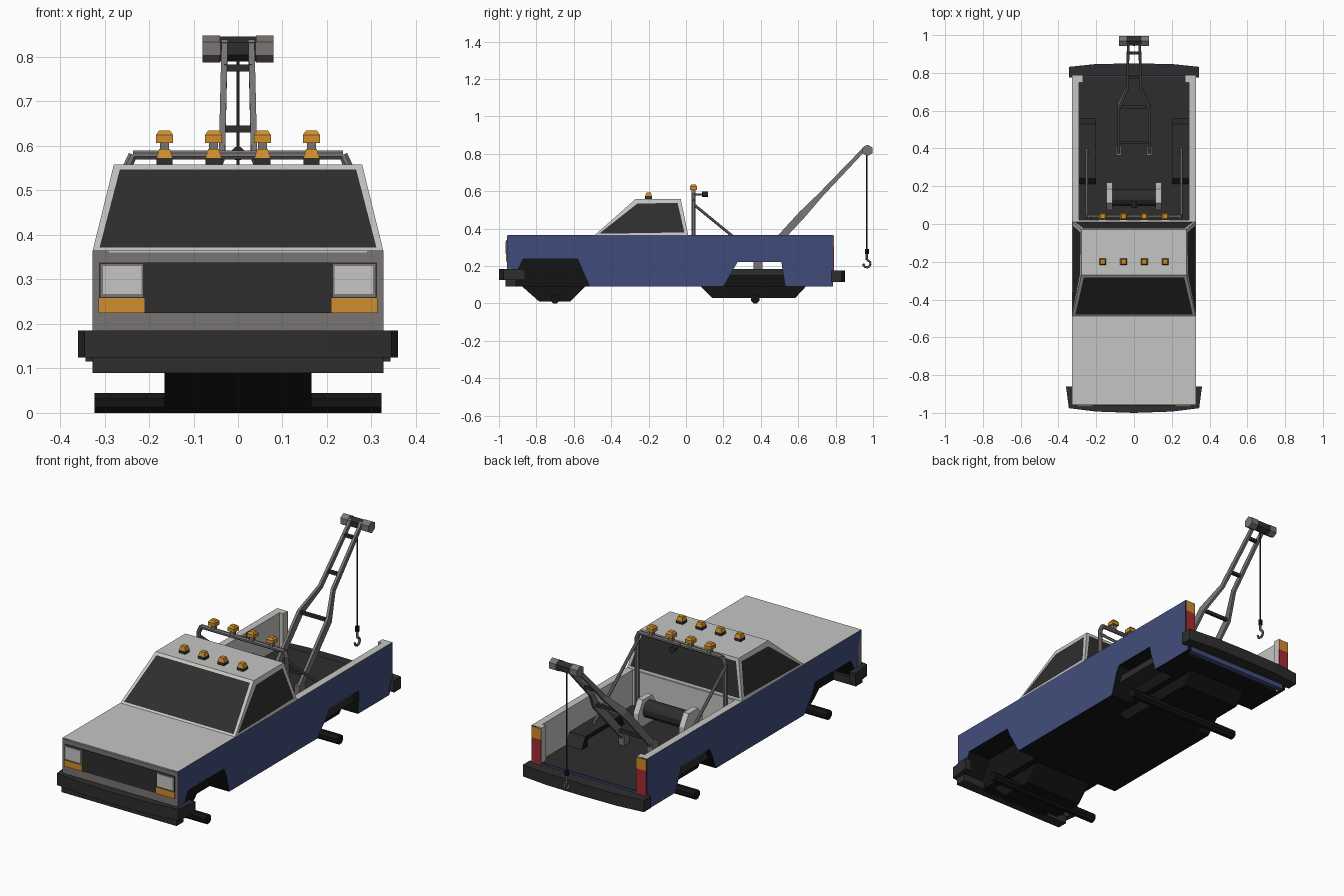
import bpy, bmesh, math
from mathutils import Vector

if "Cube" in bpy.data.objects:
    bpy.data.objects.remove(bpy.data.objects["Cube"])


def material(name, r, g, b):
    m = bpy.data.materials.new(name)
    m.diffuse_color = (r, g, b, 1)
    m.use_nodes = True
    m.node_tree.nodes["Principled BSDF"].inputs["Base Color"].default_value = m.diffuse_color
    return m


LIGHT = material("light_grey", .56, .56, .54)
BLUE = material("blue_paint", .054, .074, .2)
GREY = material("mid_grey", .19, .178, .172)
DARK = material("dark_grey", .027, .027, .027)
BLACK = material("black", .007, .007, .007)
AMBER = material("amber", .62, .27, .025)
RED = material("red", .36, .025, .035)


def finish(name, bm, mats, rule=None):
    bmesh.ops.recalc_face_normals(bm, faces=bm.faces)
    bm.normal_update()
    if rule:
        for f in bm.faces:
            f.material_index = rule(f)
    me = bpy.data.meshes.new(name)
    bm.to_mesh(me)
    bm.free()
    for m in mats:
        me.materials.append(m)
    ob = bpy.data.objects.new(name, me)
    bpy.context.collection.objects.link(ob)
    return ob


def loft(bm, rings):
    """Join equal-length point rings and cap both ends."""
    vs = [[bm.verts.new(p) for p in r] for r in rings]
    n = len(vs[0])
    for a, b in zip(vs, vs[1:]):
        for i in range(n):
            bm.faces.new((a[i], a[(i + 1) % n], b[(i + 1) % n], b[i]))
    bm.faces.new(vs[0])
    bm.faces.new(vs[-1])


def prism(name, prof, a, b, mat, axis="x"):
    bm = bmesh.new()
    if axis == "x":
        loft(bm, [[(t, p, q) for p, q in prof] for t in (a, b)])
    else:
        loft(bm, [[(p, q, t) for p, q in prof] for t in (a, b)])
    return finish(name, bm, [mat])


def box(name, x0, x1, y0, y1, z0, z1, mat):
    return prism(name, [(y0, z0), (y1, z0), (y1, z1), (y0, z1)], x0, x1, mat)


def tube(name, pts, r, mat, n=8):
    bm = bmesh.new()
    for p, q in zip(pts, pts[1:]):
        p, q = Vector(p), Vector(q)
        rot = (q - p).to_track_quat("Z", "Y")
        ring = [rot @ Vector((r * math.cos(t), r * math.sin(t), 0))
                for t in (math.tau * (i + .5) / n for i in range(n))]
        loft(bm, [[p + v for v in ring], [q + v for v in ring]])
    return finish(name, bm, [mat])


def taper_box(name, x, y, z0, z1, h0, h1, mat):
    bm = bmesh.new()
    loft(bm, [[(x + sx * h, y + sy * h, z) for sx, sy in ((-1, -1), (1, -1), (1, 1), (-1, 1))]
              for z, h in ((z0, h0), (z1, h1))])
    return finish(name, bm, [mat])


# body sides with wheel arches, tucked in below the crease
LOWER = [(-.955, .13), (-.925, .13), (-.87, .237), (-.58, .237), (-.515, .09), (.2, .09),
         (.275, .22), (.51, .22), (.53, .09)]
for s in (1, -1):
    bm = bmesh.new()
    prof = LOWER + [(.785, .09), (.785, .365), (-.955, .365)]
    loft(bm, [[(s * x, y, z) for y, z in prof] for x in (.29, .327)])
    bmesh.ops.bisect_plane(bm, geom=bm.verts[:] + bm.edges[:] + bm.faces[:],
                           plane_co=(0, 0, .19), plane_no=(0, 0, 1))
    for v in bm.verts:
        if abs(v.co.x) > .3 and v.co.z < .19:
            v.co.x -= s * (.19 - v.co.z) * .17

    def side_rule(f, s=s):
        n = f.normal
        if n.x * s > .5:
            return 0
        if n.y < -.9 and f.calc_center_median().y < -.94:
            return 2
        return 1 if n.z > .9 or n.x * s < -.5 else 3 if n.z < -.1 or abs(n.y) > .3 else 1
    finish("body_side", bm, [BLUE, LIGHT, GREY, BLACK], side_rule)
    # wheel wells, rising through the bed floor at the back
    well = LOWER + [(.74, .09), (.74, .18), (.56, .18), (.53, .242), (.24, .242), (.21, .18),
                    (.01, .18), (.01, .3), (-.95, .3)]
    ob = prism("wheel_well", well, s * .2, s * .292, BLACK)
    ob.data.materials.append(DARK)
    for p in ob.data.polygons:
        if p.center.y > .2 and p.center.z > .19 and p.normal.z > .1:
            p.material_index = 1

# chassis, underbody pans and axles
box("front_chassis", -.2, .2, -.93, .01, .09, .3, BLACK)
box("rear_chassis", -.2, .2, .01, .76, .09, .17, BLACK)
prism("front_pan", [(-.887, .1), (-.785, .01), (-.62, .01), (-.53, .1)], -.165, .165, BLACK)
prism("rear_pan", [(.07, .1), (.14, .03), (.585, .03), (.65, .1)], -.165, .165, BLACK)
for y in (-.7, .37):
    tube("axle", [(-.322, y, .0225), (.322, y, .0225)], .0243, BLACK, 8)

# hood, bed and panels
box("hood", -.29, .29, -.955, -.3, .335, .365, LIGHT)
box("bed_floor", -.292, .292, .01, .78, .15, .185, DARK)
box("bed_front_wall", -.29, .29, -.01, .02, .18, .365, LIGHT)
box("rear_sill", -.292, .292, .76, .785, .09, .183, BLUE)
box("front_panel", -.3265, .3265, -.957, -.93, .18, .36, GREY)
box("grille", -.21, .21, -.961, -.955, .225, .338, DARK)
for s in (1, -1):
    box("headlight_frame", s * .21, s * .312, -.96, -.955, .258, .338, DARK)
    box("headlight_rim", s * .213, s * .309, -.962, -.955, .261, .335, GREY)
    box("headlight", s * .217, s * .303, -.965, -.955, .267, .33, LIGHT)
    box("turn_signal", s * .21, s * .313, -.963, -.955, .225, .258, AMBER)
    box("tail_post", s * .27, s * .3, .75, .785, .18, .365, LIGHT)
    box("tail_light", s * .27, s * .325, .784, .79, .165, .305, RED)
    box("rear_signal", s * .27, s * .325, .784, .79, .305, .362, AMBER)

# bumpers
half = [(0, -1), (.2, -.993), (.345, -.975), (.36, -.86), (.325, -.86), (.325, -.94)]
prism("front_bumper", half + [(-x, y) for x, y in half[:0:-1]], .125, .185, DARK, "z")
box("front_valance", -.327, .327, -.965, -.91, .09, .13, DARK)
half = [(0, .85), (.2, .847), (.343, .832), (.343, .775)]
prism("rear_bumper", half + [(-x, y) for x, y in half[:0:-1]], .115, .175, DARK, "z")

# cab with inset windows on its four sides
bm = bmesh.new()
loft(bm, [[(-x, y0, z), (x, y0, z), (x, y1, z), (-x, y1, z)]
          for x, y0, y1, z in ((.327, -.49, .012, .363), (.279, -.27, -.028, .558))])
bmesh.ops.recalc_face_normals(bm, faces=bm.faces)
glass = [f for f in bm.faces if abs(f.normal.z) < .9]
for f in glass:
    bmesh.ops.inset_individual(bm, faces=[f], thickness=.021 if abs(f.normal.x) < .5 else .027)
panes = set(glass)
finish("cab", bm, [LIGHT, DARK], lambda f: int(f in panes))

# warning lamps on the roof and the rack
for x in (-.165, -.055, .055, .165):
    taper_box("roof_lamp_base", x, -.2, .555, .573, .018, .018, DARK)
    taper_box("roof_lamp", x, -.2, .573, .593, .018, .012, AMBER)
    box("rack_lamp_stem", x - .01, x + .01, .03, .05, .585, .61, GREY)
    taper_box("rack_lamp", x, .04, .607, .625, .019, .019, AMBER)
    taper_box("rack_lamp_cap", x, .04, .625, .635, .019, .012, AMBER)

# rack behind the cab with braces and a work lamp
tube("rack", [(-.25, .04, .18), (-.25, .04, .55), (-.236, .04, .58), (.236, .04, .58),
              (.25, .04, .55), (.25, .04, .18)], .011, GREY)
for s in (1, -1):
    tube("rack_brace", [(s * .25, .04, .53), (s * .25, .395, .24)], .008, GREY)
tube("work_lamp_arm", [(0, .04, .583), (0, .1, .583)], .006, GREY)
tube("work_lamp", [(0, .085, .583), (0, .118, .583)], .016, DARK)

# winch
tube("winch_drum", [(-.12, .14, .26), (.12, .14, .26)], .045, DARK, 12)
for s in (1, -1):
    prism("winch_plate", [(.075, .18), (.22, .18), (.22, .26), (.185, .32), (.11, .32), (.075, .27)],
          s * .115, s * .145, LIGHT)
    box("boom_foot", s * .066, s * .096, .362, .41, .18, .235, GREY)

# boom arms: wide at the foot, pinched together toward the tip
STATIONS = [(.385, .22, .081, .018), (.62, .474, .081, .02), (.72, .58, .036, .013), (.96, .832, .03, .01)]
for s in (1, -1):
    bm = bmesh.new()
    loft(bm, [[(s * (x + dx), y - .727 * k, z + .686 * k)
               for dx, k in ((-.007, -d), (.007, -d), (.007, d), (-.007, d))]
              for y, z, x, d in STATIONS])
    finish("boom_arm", bm, [GREY])
for y, z, x in ((.43, .27, .08), (.62, .474, .08), (.775, .638, .035), (.905, .775, .032)):
    tube("boom_crossbar", [(-x, y, z), (x, y, z)], .011, DARK, 4)

# boom head, cable and hook
tube("boom_pulley", [(-.045, .97, .818), (.045, .97, .818)], .028, DARK, 6)
for s in (1, -1):
    tube("boom_head_cap", [(s * .04, .97, .818), (s * .08, .97, .818)], .0305, GREY, 6)
tube("cable", [(0, .967, .81), (0, .967, .28)], .004, DARK, 6)
tube("hook_block", [(0, .967, .29), (0, .967, .265)], .011, BLACK, 8)
arc = [(0, .967 + .02 * math.sin(t), .212 + .02 * math.cos(t))
       for t in (math.radians(a) for a in range(0, 271, 45))]
tube("hook", [(0, .967, .27)] + arc, .006, GREY, 6)
